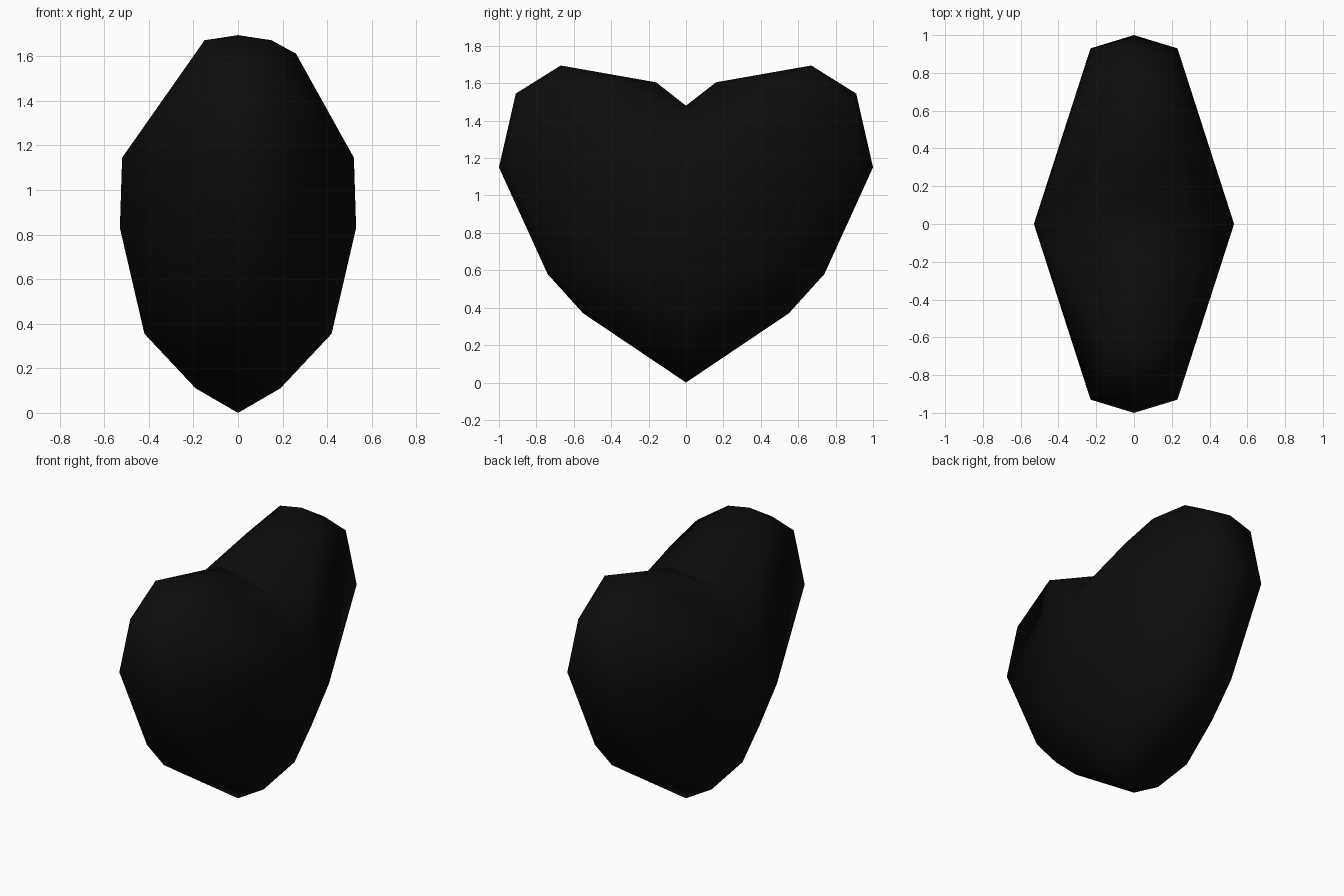
import bpy, bmesh

if "Cube" in bpy.data.objects:
    bpy.data.objects.remove(bpy.data.objects["Cube"])

# colour
black = bpy.data.materials.new("black")
black.diffuse_color = (0.004, 0.004, 0.004, 1)
black.use_nodes = True
black.node_tree.nodes["Principled BSDF"].inputs["Base Color"].default_value = black.diffuse_color

# outline of one lobe in the middle plane (y, z)
rim = [(0, 0), (.55, .37), (.74, .58), (1, 1.15), (.91, 1.545),
       (.67, 1.695), (.16, 1.605), (0, 1.48)]

# bulge points found on both faces of the heart (x, y, z)
bulge = [(.19, 0, .11), (.42, 0, .355), (.53, 0, .83), (.52, 0, 1.145),
         (.2, .26, .2), (.2, .5, .36), (.2, .68, .565), (.36, .43, .68),
         (.23, .93, 1.14), (.17, .9, 1.5), (.15, .66, 1.672)]

# slightly different shoulders beside the cleft
right_shoulder = [(.26, .49, 1.612), (.31, .29, 1.51), (.28, 0, 1.42)]
left_shoulder = [(-.2, .4, 1.585), (-.24, 0, 1.47)]

points = [(0, y, z) for y, z in rim] + right_shoulder + left_shoulder
for side in (1, -1):
    points += [(side * x, y, z) for x, y, z in bulge]

# one convex lobe, open on the y = 0 plane
bm = bmesh.new()
for p in points:
    bm.verts.new(p)
bmesh.ops.convex_hull(bm, input=list(bm.verts))
flat = [f for f in bm.faces if all(abs(v.co.y) < 1e-5 for v in f.verts)]
bmesh.ops.delete(bm, geom=flat, context='FACES')
loose = [v for v in bm.verts if not v.link_faces]
bmesh.ops.delete(bm, geom=loose, context='VERTS')

# second lobe is the mirror image
copy = bmesh.ops.duplicate(bm, geom=bm.verts[:] + bm.edges[:] + bm.faces[:])["geom"]
for v in copy:
    if isinstance(v, bmesh.types.BMVert):
        v.co.y *= -1
bmesh.ops.remove_doubles(bm, verts=list(bm.verts), dist=1e-4)
bmesh.ops.recalc_face_normals(bm, faces=list(bm.faces))
for f in bm.faces:
    f.smooth = True

mesh = bpy.data.meshes.new("heart")
bm.to_mesh(mesh)
bm.free()
mesh.materials.append(black)
heart = bpy.data.objects.new("heart", mesh)
bpy.context.collection.objects.link(heart)
